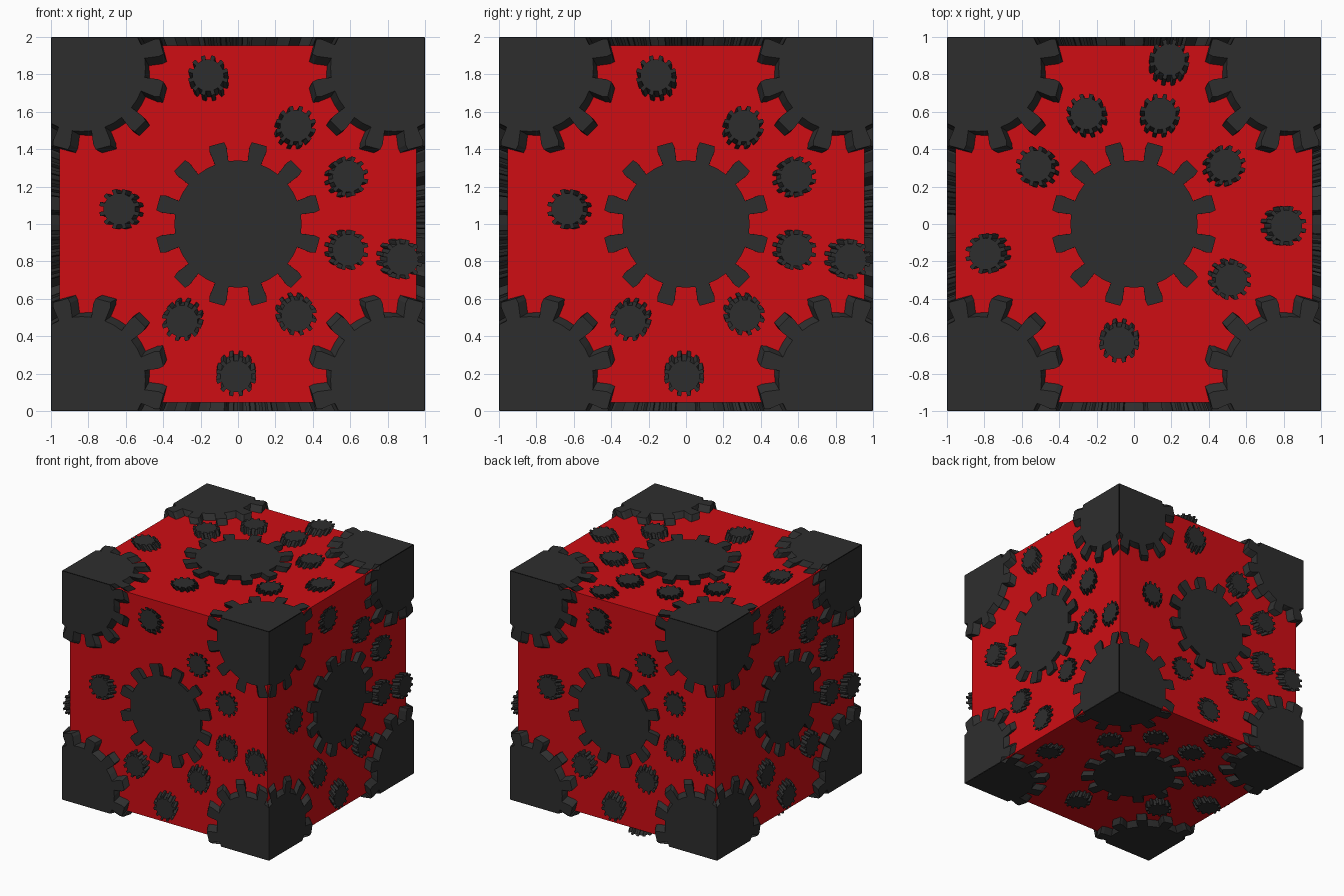
import bpy, bmesh
from math import radians, cos, sin
from mathutils import Vector

if "Cube" in bpy.data.objects:
    bpy.data.objects.remove(bpy.data.objects["Cube"])

CORE = 0.955      # half size of the red cube
BASE = 0.945      # gears taper toward the cube centre down to this scale
EDGE = 0.998      # clip limit for the corner gears


def material(name, rgb):
    m = bpy.data.materials.new(name)
    m.diffuse_color = (*rgb, 1)
    m.use_nodes = True
    m.node_tree.nodes["Principled BSDF"].inputs["Base Color"].default_value = m.diffuse_color
    return m


red = material("red", (0.62, 0.004, 0.007))
dark = material("dark_grey", (0.027, 0.027, 0.027))


def finish(bm, name, mat):
    me = bpy.data.meshes.new(name)
    bm.to_mesh(me)
    bm.free()
    me.materials.append(mat)
    ob = bpy.data.objects.new(name, me)
    ob.location.z = 1
    bpy.context.collection.objects.link(ob)


def gear_outline(cu, cv, r, root, teeth=12):
    """Points of a flat gear with slightly chamfered teeth."""
    pts = []
    mid = root + (r - root) * 0.75
    for i in range(teeth):
        a = 360 / teeth * (i + 0.5)
        for da, rad in ((-6.3, root), (-6.5, mid), (-5.3, r), (5.3, r),
                        (6.5, mid), (6.3, root), (15, root)):
            t = radians(a + da)
            pts.append((cu + rad * cos(t), cv + rad * sin(t)))
    return pts


def gears(name, frame, specs):
    """Gears on one cube face, clipped to the face and tapered to the cube centre."""
    u, v, n = (Vector(a) for a in frame)
    bm = bmesh.new()
    for spec in specs:
        bm.faces.new([bm.verts.new(u * a + v * b + n) for a, b in gear_outline(*spec)])
    for d in (u, -u, v, -v):
        bmesh.ops.bisect_plane(bm, geom=bm.verts[:] + bm.edges[:] + bm.faces[:],
                               plane_co=d * EDGE, plane_no=d, clear_outer=True)
    ext = bmesh.ops.extrude_face_region(bm, geom=bm.faces[:])
    for e in ext["geom"]:
        if isinstance(e, bmesh.types.BMVert):
            e.co *= BASE
    bmesh.ops.recalc_face_normals(bm, faces=bm.faces[:])
    finish(bm, name, dark)


# red core cube
bm = bmesh.new()
bmesh.ops.create_cube(bm, size=2 * CORE)
finish(bm, "core_cube", red)

# gear layout shared by every face
small = [(-0.16, 0.795), (0.31, 0.525), (0.59, 0.255), (-0.635, 0.08), (0.59, -0.14),
         (0.88, -0.19), (0.315, -0.49), (-0.30, -0.52), (-0.01, -0.815)]
c = 0.835
corners = [(c, c), (-c, c), (-c, -c), (c, -c)]

# u, v and outward direction of each face
X, Y, Z = (1, 0, 0), (0, 1, 0), (0, 0, 1)
NX, NY, NZ = (-1, 0, 0), (0, -1, 0), (0, 0, -1)
faces = {"front": (X, Z, NY), "right": (Y, Z, X), "back": (NX, Z, Y),
         "left": (NY, Z, NX), "top": (Y, NX, Z), "bottom": (Y, X, NZ)}

for side, frame in faces.items():
    gears(side + "_centre_gear", frame, [(0, 0, 0.443, 0.34)])
    gears(side + "_corner_gears", frame, [(a, b, 0.443, 0.34) for a, b in corners])
    gears(side + "_small_gears", frame, [(a, b, 0.108, 0.084) for a, b in small])
